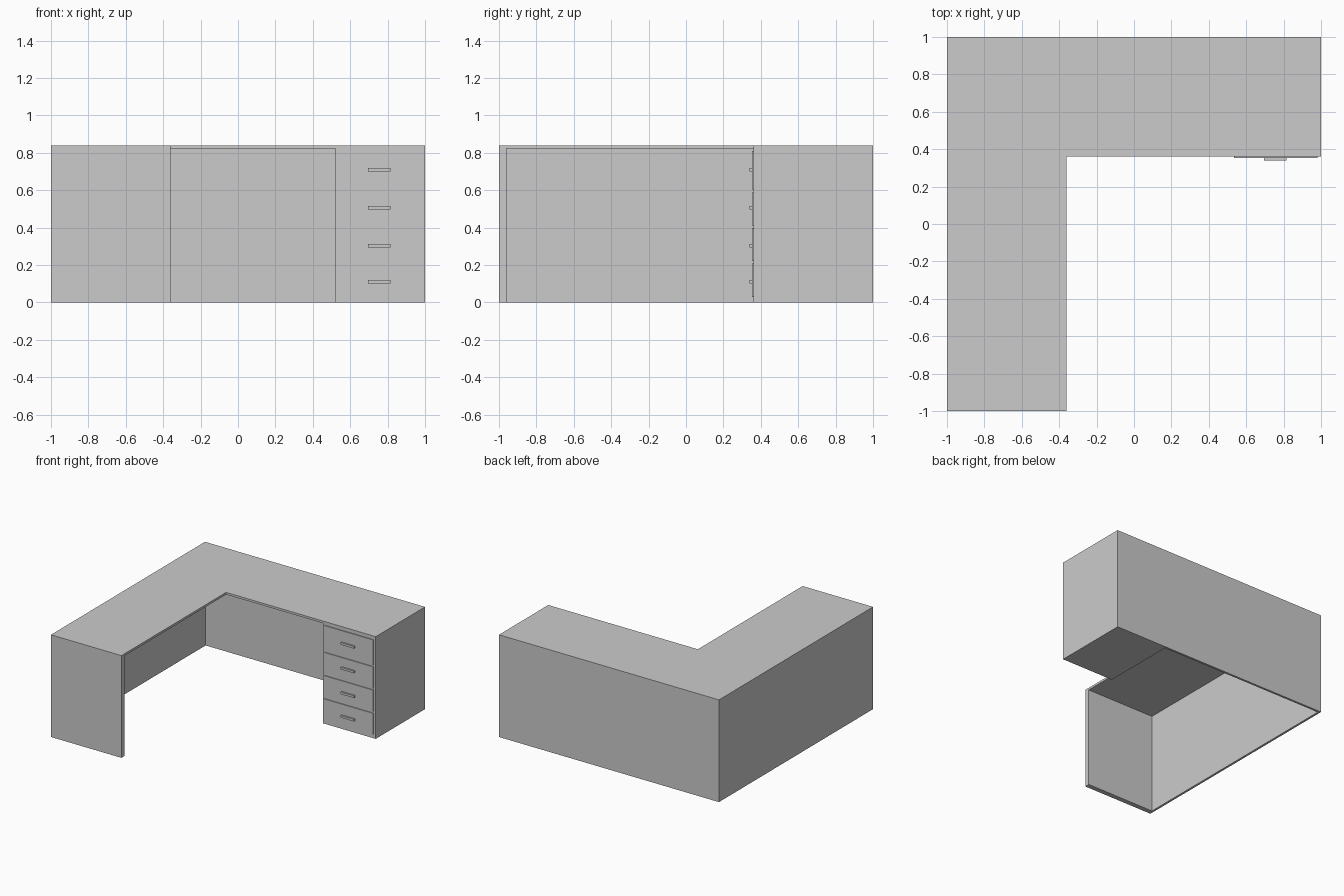
import bpy
import bmesh

if "Cube" in bpy.data.objects:
    bpy.data.objects.remove(bpy.data.objects["Cube"])

H, T = 0.84, 0.018      # desk height, board thickness
IN_X, IN_Y = -0.36, 0.36  # inner corner of the L


def box(name, x0, x1, y0, y1, z0, z1):
    bm = bmesh.new()
    bmesh.ops.create_cube(bm, size=1)
    for v in bm.verts:
        v.co = (x1 if v.co.x > 0 else x0,
                y1 if v.co.y > 0 else y0,
                z1 if v.co.z > 0 else z0)
    return finish(name, bm)


def finish(name, bm):
    mesh = bpy.data.meshes.new(name)
    bm.to_mesh(mesh)
    bm.free()
    ob = bpy.data.objects.new(name, mesh)
    bpy.context.collection.objects.link(ob)
    return ob


# L-shaped desk top, extruded from its outline
bm = bmesh.new()
outline = [(-1, -1), (IN_X, -1), (IN_X, IN_Y), (1, IN_Y), (1, 1), (-1, 1)]
face = bm.faces.new([bm.verts.new((x, y, H - T)) for x, y in outline])
top = bmesh.ops.extrude_face_region(bm, geom=[face])
bmesh.ops.translate(bm, vec=(0, 0, T),
                    verts=[g for g in top["geom"] if isinstance(g, bmesh.types.BMVert)])
bmesh.ops.recalc_face_normals(bm, faces=bm.faces)
finish("desk_top", bm)

# Supporting panels
box("left_panel", -1, -1 + T, -0.96, 1, 0, H - T)
box("back_panel", -1 + T, 0.52, 1 - T, 1, 0, H - T)
box("end_panel", -1, IN_X, -1, -0.96, 0, H - T)

# Drawer cabinet
box("drawer_cabinet", 0.52, 1, IN_Y, 1, 0, H - T)

# Drawer fronts with bar handles
drawers = [(0.03, 0.207, 0.11), (0.221, 0.398, 0.303),
           (0.412, 0.589, 0.506), (0.603, 0.81, 0.709)]
for i, (z0, z1, hz) in enumerate(drawers, 1):
    box(f"drawer_front_{i}", 0.535, 0.98, 0.353, IN_Y, z0, z1)
    box(f"drawer_handle_{i}", 0.695, 0.815, 0.34, 0.353, hz - 0.009, hz + 0.009)
